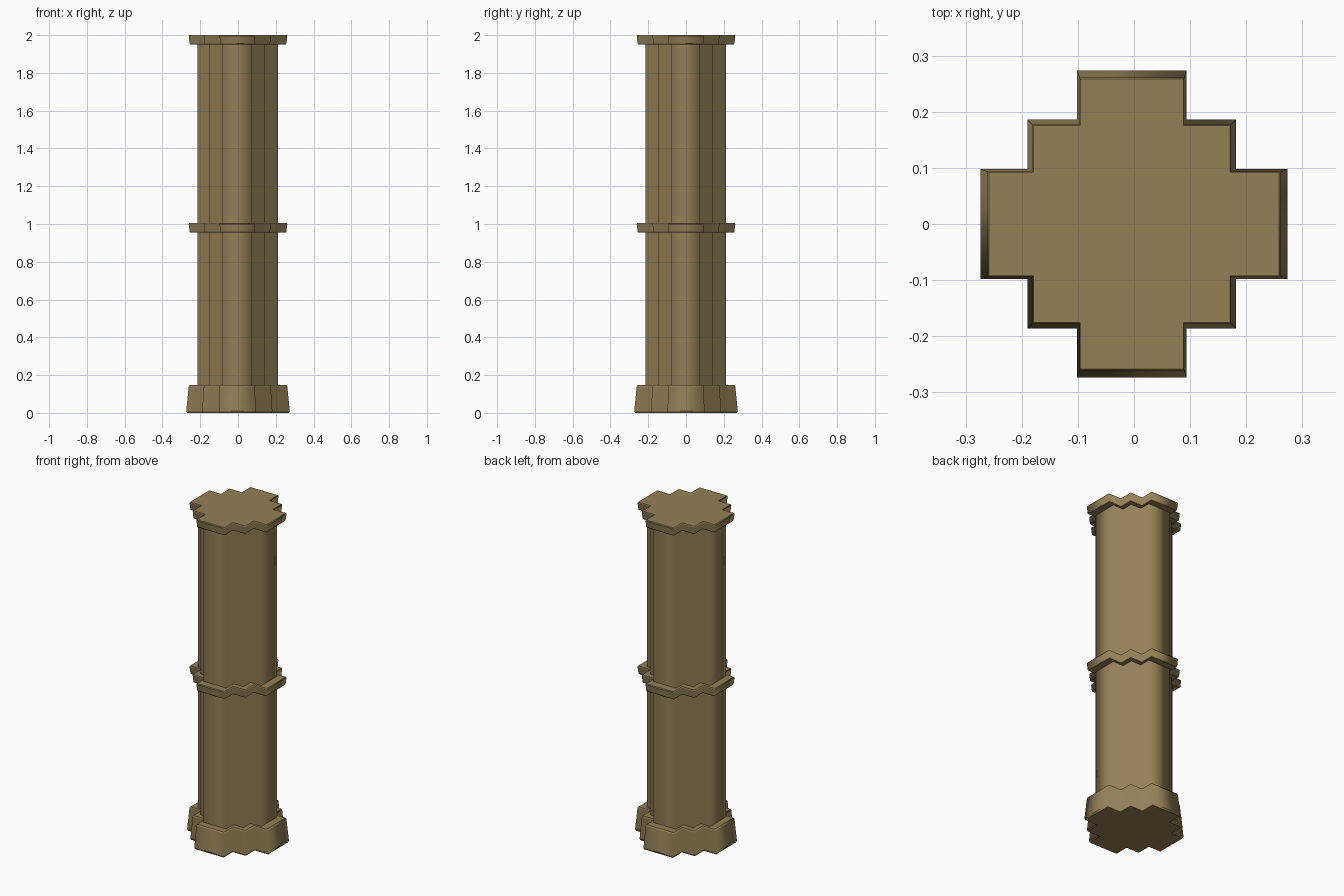
import bpy
import bmesh

cube = bpy.data.objects.get("Cube")
if cube:
    bpy.data.objects.remove(cube, do_unlink=True)

stone = bpy.data.materials.new("sandy_brown")
stone.use_nodes = True
COLOUR = (0.29, 0.215, 0.094, 1)
stone.diffuse_color = COLOUR
stone.node_tree.nodes["Principled BSDF"].inputs["Base Color"].default_value = COLOUR

# Half sizes of the stepped cross: end of arm, middle step, half width of arm
END, STEP, ARM = 0.274, 0.186, 0.098
SHIFT = -0.004  # the steps sit slightly off centre


def cross_section():
    """Outline of the stepped cross, counter-clockwise."""
    quarter = [(END, -ARM), (END, ARM), (STEP, ARM), (STEP, STEP), (ARM, STEP)]
    points = []
    for _ in range(4):
        points += quarter
        quarter = [(-y, x) for x, y in quarter]
    # nudge the inner steps only, so that the arms keep their length
    return [(x + (SHIFT if abs(x) < END else 0), y) for x, y in points]


def stepped_block(name, rings):
    """Stack of scaled cross sections, given as (height, scale)."""
    bm = bmesh.new()
    outline = cross_section()
    loops = [[bm.verts.new((x * s, y * s, z)) for x, y in outline] for z, s in rings]
    n = len(outline)
    for low, high in zip(loops, loops[1:]):
        for i in range(n):
            j = (i + 1) % n
            bm.faces.new((low[i], low[j], high[j], high[i]))
    bm.faces.new(loops[0][::-1])
    bm.faces.new(loops[-1])
    # walls blend softly around the corners, rims stay crisp
    for face in bm.faces:
        face.smooth = True
    for edge in bm.edges:
        a, b = edge.verts
        if abs(a.co.z - b.co.z) < 1e-5:
            edge.smooth = False
    mesh = bpy.data.meshes.new(name)
    bm.to_mesh(mesh)
    bm.free()
    mesh.materials.append(stone)
    obj = bpy.data.objects.new(name, mesh)
    bpy.context.collection.objects.link(obj)
    return obj


# Flared foot with a small chamfer at the ground
stepped_block("base", [(0, 0.985), (0.01, 1.0), (0.14, 0.952), (0.147, 0.935)])

# Column body
shaft = stepped_block("shaft", [(0.14, 0.78), (1.97, 0.78)])
shaft.location.x = shaft.location.y = -0.002

# Thin bands around the middle and the top
for name, top in (("middle_band", 1.004), ("top_band", 2.0)):
    stepped_block(name, [(top - 0.049, 0.922), (top - 0.044, 0.935),
                         (top - 0.005, 0.952), (top, 0.942)])
